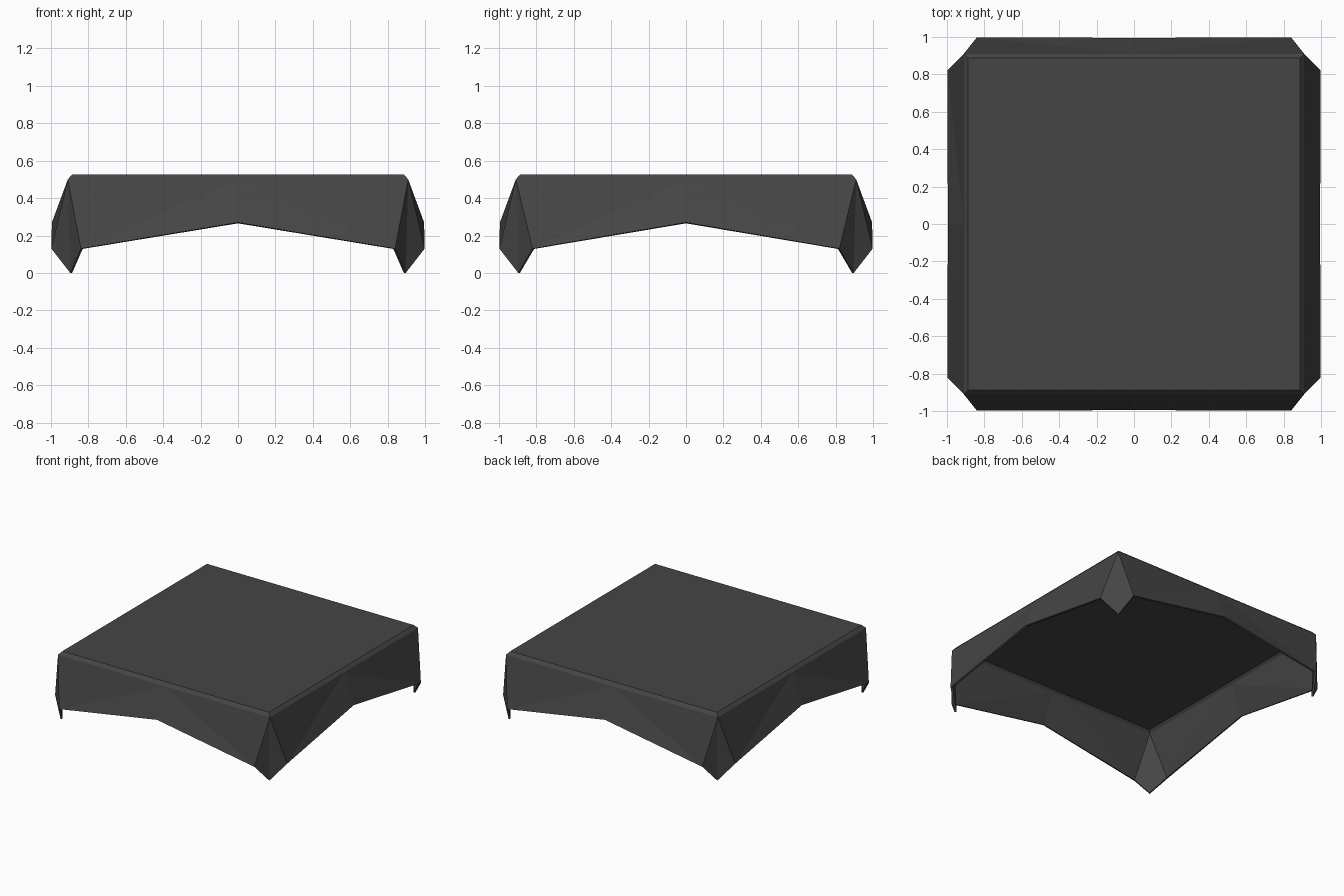
import bpy, bmesh, math
from mathutils import Matrix, Vector

if "Cube" in bpy.data.objects:
    bpy.data.objects.remove(bpy.data.objects["Cube"])

mat = bpy.data.materials.new("charcoal fabric")
mat.diffuse_color = (0.06, 0.06, 0.06, 1)
mat.use_nodes = True
mat.node_tree.nodes["Principled BSDF"].inputs["Base Color"].default_value = mat.diffuse_color

bm = bmesh.new()

def face(*pts):
    bm.faces.new([bm.verts.new(p) for p in pts])

# flat top panel
T, B = 0.888, 0.91
face((-T, -T, .525), (T, -T, .525), (T, T, .525), (-T, T, .525))

# four skirts, each with a bevelled rim, raised hem and one half of each corner fold
for k in range(4):
    rot = Matrix.Rotation(k * math.pi / 2, 3, 'Z')
    e = 0.84 if k % 2 == 0 else 0.82          # hem half-width
    rim_mid, hem_mid = (0, -B, .5), (0, -.995, .27)

    def side(*pts):
        face(*[rot @ Vector(p) for p in pts])

    side((-B, -B, .5), rim_mid, (B, -B, .5), (T, -T, .525), (-T, -T, .525))
    for s in (-1, 1):
        corner, end, tip = (s * B, -B, .5), (s * e, -.998, .13), (s * .897, -.897, 0)
        for tri in ((rim_mid, hem_mid, end), (rim_mid, end, corner), (corner, end, tip)):
            side(*(tri if s > 0 else tri[::-1]))

bmesh.ops.remove_doubles(bm, verts=bm.verts, dist=0.0005)
bmesh.ops.recalc_face_normals(bm, faces=bm.faces)
top = max(bm.faces, key=lambda f: f.calc_center_median().z)
if top.normal.z < 0:
    bmesh.ops.reverse_faces(bm, faces=bm.faces)

mesh = bpy.data.meshes.new("draped_cover")
bm.to_mesh(mesh)
bm.free()
mesh.materials.append(mat)
cover = bpy.data.objects.new("draped_cover", mesh)
bpy.context.collection.objects.link(cover)

# cloth thickness, inward
sol = cover.modifiers.new("thickness", 'SOLIDIFY')
sol.thickness = 0.014
sol.offset = -1
sol.use_even_offset = True
